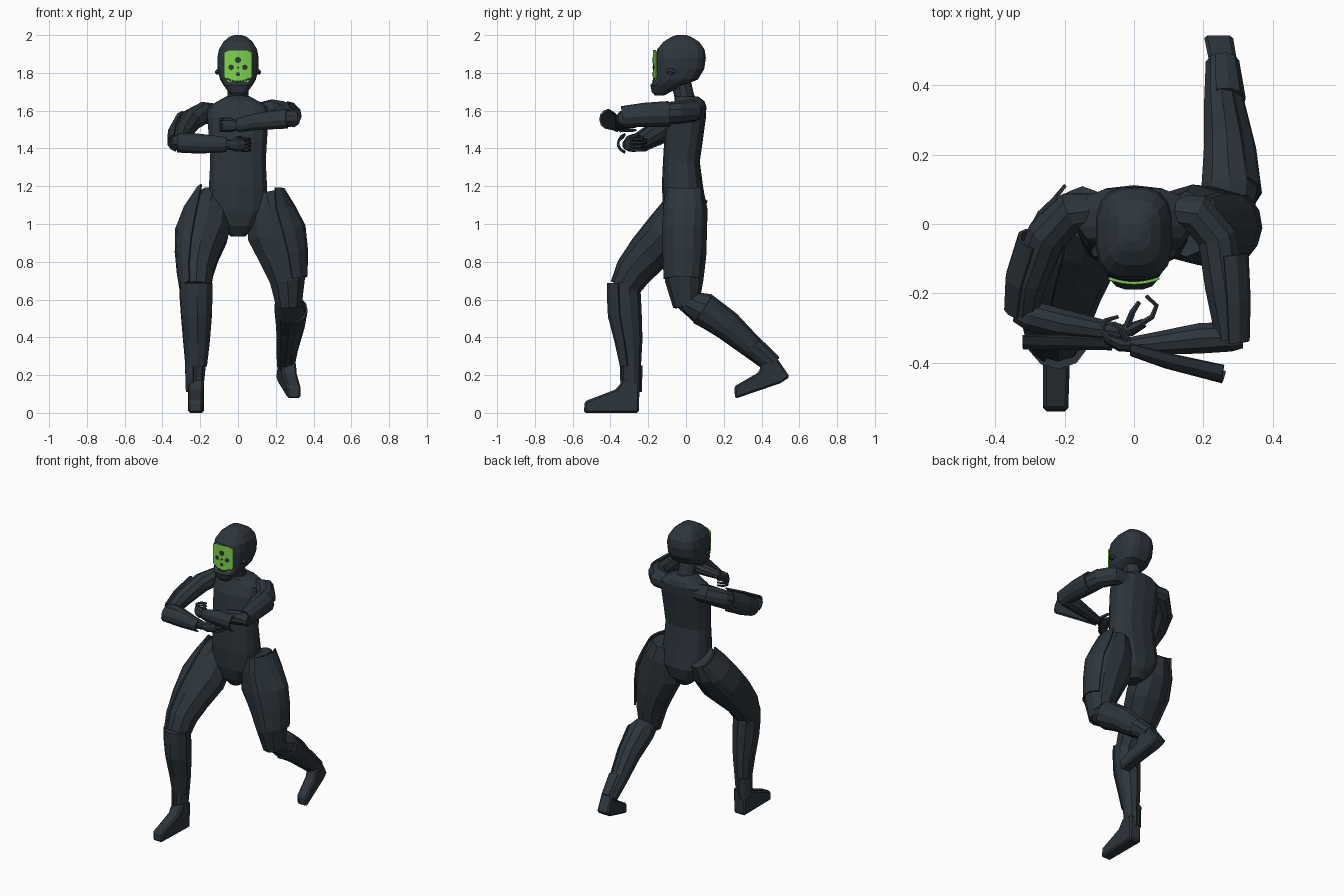
import bpy, math
from mathutils import Vector as V


def mat(name, rgb):
    m = bpy.data.materials.new(name)
    m.diffuse_color = (*rgb, 1)
    return m


SUIT = mat("dark slate", (0.026, 0.036, 0.045))
GREEN = mat("visor green", (0.21, 0.66, 0.075))


def make(name, verts, faces, m=SUIT, thick=0):
    me = bpy.data.meshes.new(name)
    me.from_pydata([tuple(v) for v in verts], [], faces)
    me.materials.append(m)
    ob = bpy.data.objects.new(name, me)
    bpy.context.collection.objects.link(ob)
    bpy.context.view_layer.objects.active = ob
    ob.select_set(True)
    bpy.ops.object.mode_set(mode='EDIT')
    bpy.ops.mesh.select_all(action='SELECT')
    bpy.ops.mesh.normals_make_consistent(inside=False)
    bpy.ops.object.mode_set(mode='OBJECT')
    ob.select_set(False)
    if thick:
        s = ob.modifiers.new("thickness", 'SOLIDIFY')
        s.thickness, s.offset = thick, 0
    return ob


def frames(pts, hint):
    """Section axes along a path: u follows the hint, s is sideways."""
    out = []
    for i, p in enumerate(pts):
        a, b = V(pts[max(i - 1, 0)][:3]), V(pts[min(i + 1, len(pts) - 1)][:3])
        t = (b - a).normalized()
        u = V(hint)
        u = (u - t * u.dot(t)).normalized()
        out.append((V(p[:3]), u, t.cross(u), p[3], p[-1]))
    return out


def tube(name, pts, hint=(0, -1, 0), n=10):
    """Loft through (x, y, z, radius along hint, radius sideways)."""
    verts, faces = [], []
    for c, u, s, ru, rs in frames(pts, hint):
        for k in range(n):
            a = 2 * math.pi * k / n
            verts.append(c + u * ru * math.cos(a) + s * rs * math.sin(a))
    for i in range(len(pts) - 1):
        for k in range(n):
            j = (k + 1) % n
            faces.append((i * n + k, i * n + j, (i + 1) * n + j, (i + 1) * n + k))
    faces += [tuple(range(n)), tuple(range((len(pts) - 1) * n, len(pts) * n))]
    return make(name, verts, faces)


def shell(name, pts, hint, mid, half, grow=0.006, n=5):
    """Open armour plate hugging a limb path."""
    verts, faces = [], []
    for c, u, s, ru, rs in frames(pts, hint):
        for k in range(n + 1):
            a = math.radians(mid - half + 2 * half * k / n)
            verts.append(c + u * (ru + grow) * math.cos(a) + s * (rs + grow) * math.sin(a))
    w = n + 1
    for i in range(len(pts) - 1):
        for k in range(n):
            faces.append((i * w + k, i * w + k + 1, (i + 1) * w + k + 1, (i + 1) * w + k))
    return make(name, verts, faces, thick=0.010)


def stack(name, levels, n, e):
    """Horizontal superellipse sections (z, half width, front y, back y)."""
    verts, faces = [], []
    for z, rx, y0, y1 in levels:
        for k in range(n):
            a = 2 * math.pi * (k + 0.5) / n
            c, s = math.cos(a), math.sin(a)
            verts.append((math.copysign(abs(c) ** (2 / e), c) * rx,
                          (y0 + y1) / 2 + math.copysign(abs(s) ** (2 / e), s) * (y1 - y0) / 2, z))
    for i in range(len(levels) - 1):
        for k in range(n):
            j = (k + 1) % n
            faces.append((i * n + k, i * n + j, (i + 1) * n + j, (i + 1) * n + k))
    faces += [tuple(range(n)), tuple(range((len(levels) - 1) * n, len(levels) * n))]
    return make(name, verts, faces)


# Torso, neck, head
stack("torso", [(0.935, 0.04, -0.06, 0.05), (0.99, 0.10, -0.10, 0.095), (1.07, 0.16, -0.12, 0.112),
                (1.2, 0.157, -0.128, 0.09), (1.33, 0.15, -0.122, 0.073), (1.45, 0.157, -0.115, 0.09),
                (1.56, 0.165, -0.10, 0.105), (1.62, 0.165, -0.07, 0.108), (1.65, 0.11, -0.06, 0.098),
                (1.675, 0.065, -0.06, 0.065)], 14, 2.5)
tube("neck", [(0, 0, 1.62, 0.065, 0.075), (0, -0.01, 1.68, 0.052, 0.058), (0, -0.03, 1.77, 0.052, 0.058)])
stack("head", [(1.68, 0.033, -0.165, -0.115), (1.70, 0.052, -0.182, -0.08), (1.735, 0.078, -0.190, -0.01),
               (1.765, 0.096, -0.168, 0.065), (1.82, 0.109, -0.163, 0.098), (1.88, 0.111, -0.163, 0.107),
               (1.925, 0.102, -0.154, 0.10), (1.965, 0.078, -0.12, 0.07), (1.99, 0.048, -0.08, 0.03),
               (2.0, 0.02, -0.05, 0.0)], 16, 3)
for side in (-1, 1):
    tube("ear_piece", [(side * 0.095, -0.08, 1.81, 0.032, 0.022), (side * 0.118, -0.085, 1.80, 0.012, 0.01)], n=6)


# Visor: curved green plate, with small dark marks on it
def visor_y(x):
    return -0.170 + 2.6 * x * x


verts, faces, cols = [], [], 10
for i in range(cols + 1):
    x = -0.073 + 0.146 * i / cols
    edge = max(0, abs(x) - 0.045)
    for z in (1.745 + 1.3 * edge, 1.83, 1.922 - 0.5 * edge):
        verts.append((x, visor_y(x) - 0.04 * max(0, 1.78 - z), z))
for i in range(cols):
    for k in range(2):
        faces.append((3 * i + k, 3 * i + 3 + k, 3 * i + 4 + k, 3 * i + 1 + k))
make("visor", verts, faces, GREEN, 0.008)


def mark(x, z, r):
    ring = [(x + r * math.cos(k * math.pi / 4), z + r * math.sin(k * math.pi / 4)) for k in range(8)]
    make("visor_mark", [(a, visor_y(a) - 0.006, b) for a, b in ring], [tuple(range(8))], thick=0.003)


for x, z, r in [(0, 1.868, 0.017), (-0.037, 1.83, 0.014), (0.037, 1.83, 0.014), (0, 1.828, 0.006), (0, 1.793, 0.011)]:
    mark(x, z, r)
for k in range(-4, 5):
    mark(k * 0.014, 1.755 + 4 * (k * 0.014) ** 2, 0.006)

# Right arm (-x), bent low across the body
r_upper = [(-0.10, 0.04, 1.585, 0.05), (-0.18, 0.035, 1.588, 0.060), (-0.25, -0.03, 1.55, 0.060),
           (-0.305, -0.16, 1.48, 0.057), (-0.32, -0.25, 1.43, 0.045)]
r_fore = [(-0.335, -0.25, 1.43, 0.036), (-0.30, -0.265, 1.435, 0.045), (-0.22, -0.285, 1.43, 0.045),
          (-0.10, -0.305, 1.42, 0.033), (-0.04, -0.312, 1.42, 0.025)]
tube("right_upper_arm", r_upper, (0, 0, 1))
tube("right_forearm", r_fore, (0, 0, 1))
shell("right_upper_arm_guard", [(-0.27, -0.05, 1.54, 0.058)] + r_upper[3:], (-1, 0, -0.1), 0, 75)
shell("right_forearm_guard", [(-0.32, -0.31, 1.43, 0.043), (-0.2, -0.31, 1.425, 0.044), (-0.06, -0.325, 1.42, 0.03)],
      (0, -1, 0), 0, 75)

# Left arm (+x), bent high across the body
l_upper = [(0.10, 0.04, 1.59, 0.05), (0.18, 0.03, 1.60, 0.06), (0.24, -0.04, 1.59, 0.06),
           (0.262, -0.18, 1.58, 0.06), (0.28, -0.33, 1.565, 0.046)]
l_fore = [(0.315, -0.325, 1.56, 0.035), (0.28, -0.325, 1.56, 0.045), (0.19, -0.33, 1.55, 0.046),
          (0.06, -0.345, 1.53, 0.034), (-0.01, -0.35, 1.52, 0.025)]
tube("left_upper_arm", l_upper, (0, 0, 1))
tube("left_forearm", l_fore, (0, 0, 1))
shell("left_upper_arm_guard", [(0.26, -0.09, 1.58, 0.06), (0.27, -0.22, 1.575, 0.056), (0.275, -0.34, 1.565, 0.048)],
      (1, 0, 0.2), 0, 80)
shell("left_forearm_guard", [(0.0, -0.345, 1.52, 0.027), (0.1, -0.37, 1.54, 0.037), (0.265, -0.405, 1.555, 0.045)],
      (0, -1, 0.2), 0, 75)


# Hands: palm, four curled fingers, thumb
def hand(name, palm, curl, thumb, z):
    tube(name + "_palm", palm, (0, 0, 1), 8)
    for k in range(4):
        zk = z + (k - 1.5) * 0.019
        tube(name + "_finger", [(x, y, zk, r) for x, y, r in curl], (0, 0, 1), 6)
    tube(name + "_thumb", thumb, (0, 0, 1), 6)


hand("right_hand", [(-0.05, -0.312, 1.42, 0.024, 0.02), (-0.01, -0.305, 1.42, 0.037, 0.019), (0.03, -0.285, 1.42, 0.035, 0.013)],
     [(0.02, -0.288, 0.010), (0.052, -0.268, 0.009), (0.065, -0.235, 0.008), (0.035, -0.207, 0.006)],
     [(-0.02, -0.295, 1.44, 0.012), (-0.005, -0.255, 1.455, 0.010), (0.015, -0.225, 1.46, 0.007)], 1.42)
hand("left_hand", [(0.0, -0.35, 1.52, 0.024, 0.02), (-0.04, -0.348, 1.522, 0.037, 0.02), (-0.08, -0.33, 1.524, 0.035, 0.014)],
     [(-0.07, -0.335, 0.010), (-0.092, -0.31, 0.009), (-0.082, -0.278, 0.008), (-0.045, -0.267, 0.006)],
     [(-0.02, -0.335, 1.54, 0.012), (-0.04, -0.30, 1.555, 0.010), (-0.06, -0.285, 1.555, 0.007)], 1.525)

# Left leg (+x), trailing behind
FRONT = (0, -1, 0)
l_thigh = [(0.15, 0.0, 1.17, 0.095, 0.075), (0.168, 0.0, 1.08, 0.114, 0.128), (0.197, -0.005, 0.95, 0.116, 0.155),
           (0.234, -0.005, 0.83, 0.112, 0.130), (0.262, -0.01, 0.70, 0.102, 0.098), (0.27, 0.0, 0.56, 0.068, 0.07)]
l_calf = [(0.275, -0.02, 0.60, 0.05, 0.06), (0.275, 0.09, 0.552, 0.088, 0.085), (0.267, 0.22, 0.462, 0.080, 0.068),
          (0.252, 0.35, 0.348, 0.062, 0.052), (0.245, 0.46, 0.255, 0.05, 0.04)]
tube("left_thigh", l_thigh, FRONT)
tube("left_calf", l_calf, (0, -0.6, -0.8))
shell("left_thigh_guard", [(0.18, 0, 1.195, 0.10, 0.055)] + l_thigh[1:5], FRONT, -75, 60)
shell("left_shin_guard", l_calf[1:4], (1, -0.2, -0.3), 0, 75, 0.002)
shell("left_ankle_guard", l_calf[3:], (1, 0.3, 0.4), 0, 80)

# Right leg (-x), stepping forward
r_thigh = [(-0.14, 0.03, 1.15, 0.09, 0.07), (-0.16, -0.02, 1.06, 0.116, 0.124), (-0.185, -0.10, 0.95, 0.12, 0.14),
           (-0.21, -0.20, 0.84, 0.112, 0.115), (-0.22, -0.28, 0.745, 0.098, 0.094), (-0.22, -0.325, 0.66, 0.08, 0.08)]
r_calf = [(-0.22, -0.328, 0.69, 0.083, 0.083), (-0.22, -0.325, 0.62, 0.086, 0.083), (-0.218, -0.32, 0.52, 0.086, 0.078),
          (-0.218, -0.30, 0.38, 0.070, 0.066), (-0.22, -0.29, 0.25, 0.052, 0.052), (-0.225, -0.29, 0.11, 0.048, 0.042)]
tube("right_thigh", r_thigh, FRONT)
tube("right_calf", r_calf, FRONT)
shell("right_thigh_guard", [(-0.165, 0.045, 1.165, 0.09, 0.055)] + r_thigh[1:], FRONT, 85, 60)
shell("right_shin_guard", r_calf[:5], FRONT, 15, 85, 0.003)
shell("right_ankle_guard", r_calf[4:], FRONT, 90, 75)


# Feet: side profiles with sheared, tapered width
def foot(name, profile, heel_x, toe_x):
    y_min, y_max = min(p[0] for p in profile), max(p[0] for p in profile)
    verts, n = [], len(profile)
    for side in (-1, 1):
        for y, z in profile:
            t = (y_max - y) / (y_max - y_min)
            verts.append((heel_x + (toe_x - heel_x) * t + side * (0.042 - 0.006 * t), y, z))
    faces = [tuple(range(n)), tuple(range(n, 2 * n))]
    faces += [(k, (k + 1) % n, n + (k + 1) % n, n + k) for k in range(n)]
    b = make(name, verts, faces).modifiers.new("soft_edges", 'BEVEL')
    b.width, b.segments = 0.01, 1


foot("right_foot", [(-0.542, 0), (-0.25, 0), (-0.245, 0.17), (-0.33, 0.18), (-0.37, 0.125), (-0.535, 0.062)], -0.222, -0.226)
foot("left_foot", [(0.26, 0.075), (0.50, 0.157), (0.55, 0.19), (0.475, 0.30), (0.40, 0.26), (0.385, 0.215), (0.255, 0.14)],
     0.242, 0.297)
